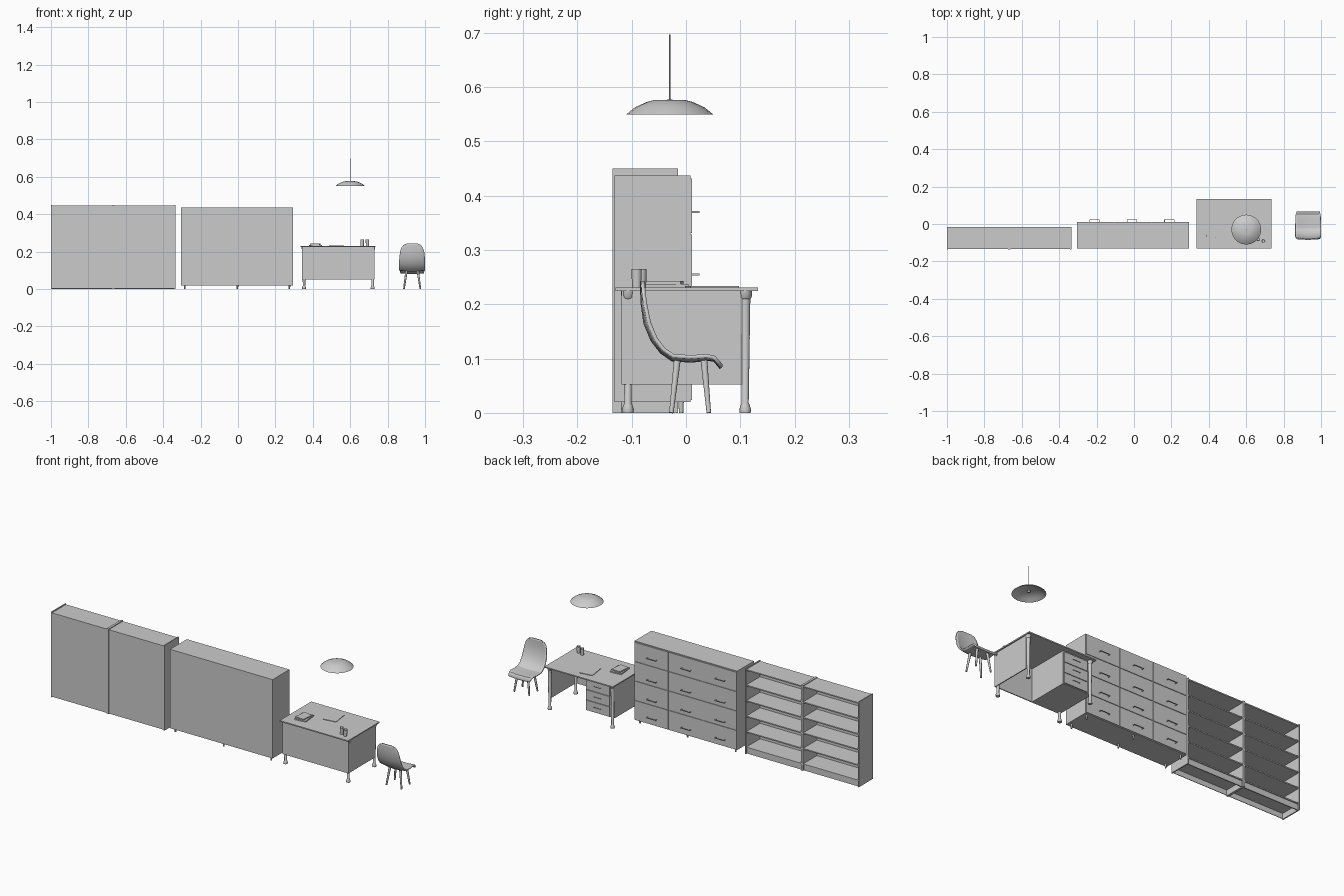
import bpy, bmesh, math
from mathutils import Vector, Matrix

if "Cube" in bpy.data.objects:
    bpy.data.objects.remove(bpy.data.objects["Cube"])


def finish(name, bm, smooth=None):
    bmesh.ops.recalc_face_normals(bm, faces=bm.faces)
    me = bpy.data.meshes.new(name)
    bm.to_mesh(me)
    bm.free()
    ob = bpy.data.objects.new(name, me)
    bpy.context.collection.objects.link(ob)
    if smooth:
        bpy.ops.object.select_all(action='DESELECT')
        ob.select_set(True)
        bpy.context.view_layer.objects.active = ob
        bpy.ops.object.shade_smooth_by_angle(angle=math.radians(smooth))
    return ob


def boxes(name, spans, rot=0):
    """One object from (x0, x1, y0, y1, z0, z1) spans, turned about its centre."""
    bm = bmesh.new()
    for x0, x1, y0, y1, z0, z1 in spans:
        c = Vector(((x0 + x1) / 2, (y0 + y1) / 2, (z0 + z1) / 2))
        m = Matrix.Translation(c) @ Matrix.Rotation(math.radians(rot), 4, 'Z') \
            @ Matrix.Diagonal((x1 - x0, y1 - y0, z1 - z0, 1))
        bmesh.ops.create_cube(bm, size=1, matrix=m)
    return finish(name, bm)


def lathe(name, profile, x, y, seg=16, smooth=35):
    bm = bmesh.new()
    vs = [bm.verts.new((x + r, y, z)) for r, z in profile]
    es = [bm.edges.new(p) for p in zip(vs, vs[1:])]
    bmesh.ops.spin(bm, geom=vs + es, cent=(x, y, 0), axis=(0, 0, 1),
                   angle=math.tau, steps=seg, use_duplicate=False)
    bmesh.ops.remove_doubles(bm, verts=bm.verts, dist=1e-5)
    return finish(name, bm, smooth)


def rod(name, a, b, ra, rb, seg=10):
    a, b = Vector(a), Vector(b)
    bm = bmesh.new()
    m = Matrix.Translation((a + b) / 2) @ (b - a).to_track_quat('Z', 'Y').to_matrix().to_4x4()
    bmesh.ops.create_cone(bm, cap_ends=True, segments=seg, radius1=ra, radius2=rb,
                          depth=(b - a).length, matrix=m)
    return finish(name, bm, 40)


def handle(name, x, y, z, w, d, t):
    boxes(name, [(x - w / 2, x + w / 2, y + d - t, y + d, z - t / 2, z + t / 2)] +
          [(x + s * (w - t) / 2 - t / 2, x + s * (w - t) / 2 + t / 2,
            y - 0.001, y + d - t, z - t / 2, z + t / 2) for s in (-1, 1)])


# two bookshelves side by side, open towards +y
for i in range(2):
    x0 = -1 + i * 0.3325
    x1, t = x0 + 0.3325, 0.006
    boxes("bookshelf_sides", [(x0, x0 + t, -0.135, -0.015, 0, 0.45),
                              (x1 - t, x1, -0.135, -0.015, 0, 0.45)])
    boxes("bookshelf_back", [(x0 + t, x1 - t, -0.134, -0.131, 0.003, 0.446)])
    levels = [0.03 + k * 0.082 for k in range(5)] + [0.44]
    boxes("bookshelf_shelves", [(x0 + t, x1 - t, -0.131, -0.017, z, z + t) for z in levels])
    boxes("bookshelf_plinth", [(x0 + t, x1 - t, -0.027, -0.022, 0, 0.03)])

# chest of drawers
boxes("chest_body", [(-0.305, 0.295, -0.132, 0.008, 0.02, 0.437)])
col_w, row_h = 0.2, 0.102
for c in range(3):
    for r in range(4):
        x, z = -0.305 + c * col_w, 0.024 + r * 0.1025
        boxes("chest_drawer_front", [(x + 0.0015, x + col_w - 0.0015, 0.006, 0.0115,
                                      z, z + row_h - 0.002)])
        handle("chest_handle", x + col_w / 2 - 0.006, 0.0115, (0.057, 0.152, 0.255, 0.37)[r],
               0.055, 0.013, 0.003)
for x in (-0.285, -0.003, 0.275):
    for y in (-0.115, -0.009):
        rod("chest_foot", (x, y, 0), (x, y, 0.021), 0.004, 0.005)

# desk
boxes("desk_top", [(0.335, 0.735, -0.13, 0.133, 0.225, 0.231)])
boxes("desk_back_panel", [(0.343, 0.729, -0.119, -0.114, 0.052, 0.225)])
boxes("desk_side_panel", [(0.724, 0.729, -0.114, 0.103, 0.052, 0.225)])
boxes("desk_pedestal", [(0.343, 0.51, -0.114, 0.106, 0.052, 0.225)])
for k in range(3):
    z = 0.055 + k * 0.055
    boxes("desk_drawer_front", [(0.37, 0.506, 0.105, 0.112, z, z + 0.052)])
    handle("desk_handle", 0.438, 0.112, z + 0.028, 0.04, 0.006, 0.002)
leg = [(0, 0), (0.01, 0), (0.011, 0.006), (0.0085, 0.014), (0.0065, 0.018), (0.0095, 0.21),
       (0.012, 0.213), (0.013, 0.225), (0, 0.225)]
for x in (0.353, 0.72):
    for y in (-0.107, 0.109):
        lathe("desk_leg", leg, x, y, 12)

# things on the desk
boxes("lower_book", [(0.383, 0.445, -0.078, 0.002, 0.231, 0.237)], 6)
boxes("upper_book", [(0.388, 0.438, -0.073, -0.007, 0.237, 0.243)], -6)
boxes("notebook", [(0.492, 0.562, 0.003, 0.093, 0.231, 0.234)], 8)
cup = [(0, 0.231), (0.0085, 0.231), (0.0095, 0.265), (0.008, 0.265), (0.007, 0.234), (0, 0.234)]
lathe("pencil_cup", cup, 0.664, -0.082)
lathe("pencil_cup", cup, 0.692, -0.091)

# chair shell rows: y, z, half width, edge wrap forward, edge wrap upward
rows = [(-0.081, 0.243, 0.028, 0.001, 0), (-0.081, 0.236, 0.046, 0.002, 0),
        (-0.081, 0.222, 0.057, 0.003, 0), (-0.08, 0.2, 0.064, 0.005, 0),
        (-0.075, 0.165, 0.068, 0.007, 0.001), (-0.062, 0.134, 0.069, 0.006, 0.003),
        (-0.045, 0.112, 0.069, 0.004, 0.005), (-0.025, 0.098, 0.069, 0.002, 0.007),
        (0.01, 0.096, 0.068, 0, 0.007), (0.038, 0.099, 0.067, 0, 0.006),
        (0.052, 0.098, 0.066, 0, 0.004), (0.065, 0.083, 0.062, 0, 0.004)]
cx = 0.931
bm = bmesh.new()
grid = [[bm.verts.new((cx + hw * u, y + wy * u * u, z + wz * u * u))
         for u in (-1, -0.85, -0.5, 0, 0.5, 0.85, 1)] for y, z, hw, wy, wz in rows]
for a, b in zip(grid, grid[1:]):
    for k in range(6):
        bm.faces.new((a[k], a[k + 1], b[k + 1], b[k]))
shell = finish("chair_shell", bm, 20)
mod = shell.modifiers.new("thickness", 'SOLIDIFY')
mod.thickness, mod.offset = 0.007, 0
for s in (-1, 1):
    for yt, yb in ((-0.016, -0.027), (0.033, 0.042)):
        rod("chair_leg", (cx + s * 0.044, yb, 0), (cx + s * 0.03, yt, 0.098), 0.0042, 0.0065)

# hanging lamp
shade = [(0, 0.577), (0.028, 0.5765), (0.042, 0.573), (0.064, 0.563), (0.08, 0.55),
         (0.078, 0.55), (0.062, 0.561), (0.041, 0.571), (0, 0.5745)]
lathe("lamp_shade", shade, 0.6, -0.03, 20, 25)
lathe("lamp_bulb", [(0, 0.555), (0.006, 0.557), (0.008, 0.563), (0.004, 0.57), (0.004, 0.576), (0, 0.576)],
      0.6, -0.03, 12)
rod("lamp_cord", (0.6, -0.03, 0.576), (0.6, -0.03, 0.697), 0.001, 0.001, 8)
